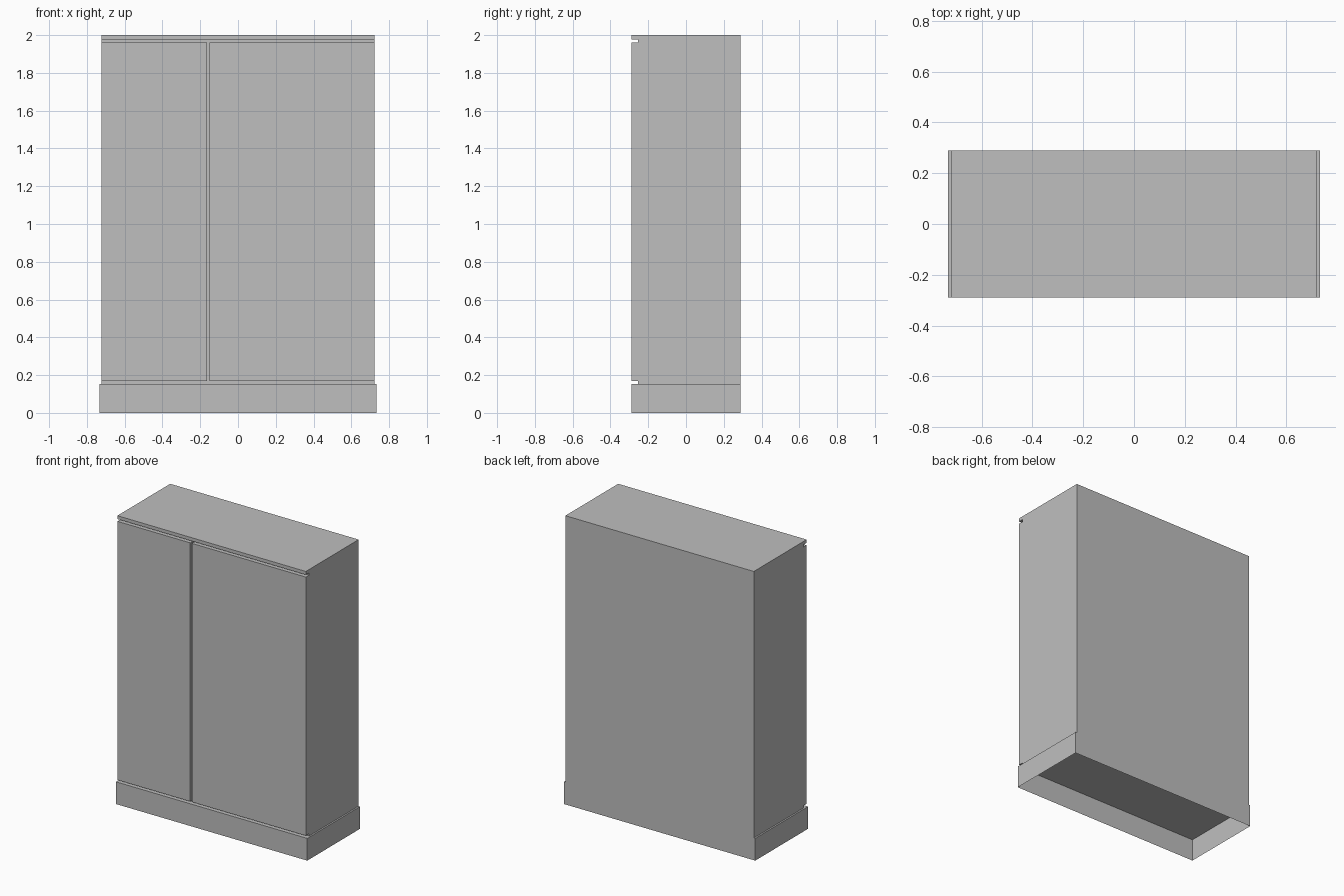
import bpy
import bmesh
from mathutils import Vector

cube = bpy.data.objects.get("Cube")
if cube:
    bpy.data.objects.remove(cube, do_unlink=True)

grey = bpy.data.materials.new("plain grey")
grey.use_nodes = True
colour = (0.52, 0.52, 0.52, 1)
grey.diffuse_color = colour
grey.node_tree.nodes["Principled BSDF"].inputs["Base Color"].default_value = colour


def box(name, low, high, open_bottom=False):
    """Flat box between two opposite corners, optionally without its underside."""
    low, high = Vector(low), Vector(high)
    bm = bmesh.new()
    bmesh.ops.create_cube(bm, size=1)
    for v in bm.verts:
        v.co = (low + high) / 2 + v.co * (high - low)
    if open_bottom:
        bm.normal_update()
        under = [f for f in bm.faces if f.normal.z < -0.5]
        bmesh.ops.delete(bm, geom=under, context="FACES_ONLY")
    mesh = bpy.data.meshes.new(name)
    bm.to_mesh(mesh)
    bm.free()
    mesh.materials.append(grey)
    obj = bpy.data.objects.new(name, mesh)
    bpy.context.collection.objects.link(obj)
    return obj


# Main dimensions
half_width, half_depth, plinth_half = 0.722, 0.289, 0.733
plinth_top, door_bottom, door_top, lid_bottom = 0.154, 0.17, 1.961, 1.977
carcass_front = -0.253

# Hollow plinth, open underneath
box("plinth", (-plinth_half, -half_depth, 0),
    (plinth_half, half_depth, plinth_top), open_bottom=True)

# Cabinet body and the lid edge that overhangs the doors
box("carcass", (-half_width, carcass_front, plinth_top),
    (half_width, half_depth, 2))
box("lid_front_edge", (-half_width, -half_depth, lid_bottom),
    (half_width, carcass_front, 2))

# Unequal doors with a narrow gap between them
for name, x0, x1 in (("right_door", -half_width, -0.164),
                     ("left_door", -0.152, half_width)):
    box(name, (x0, -half_depth, door_bottom), (x1, carcass_front, door_top))
